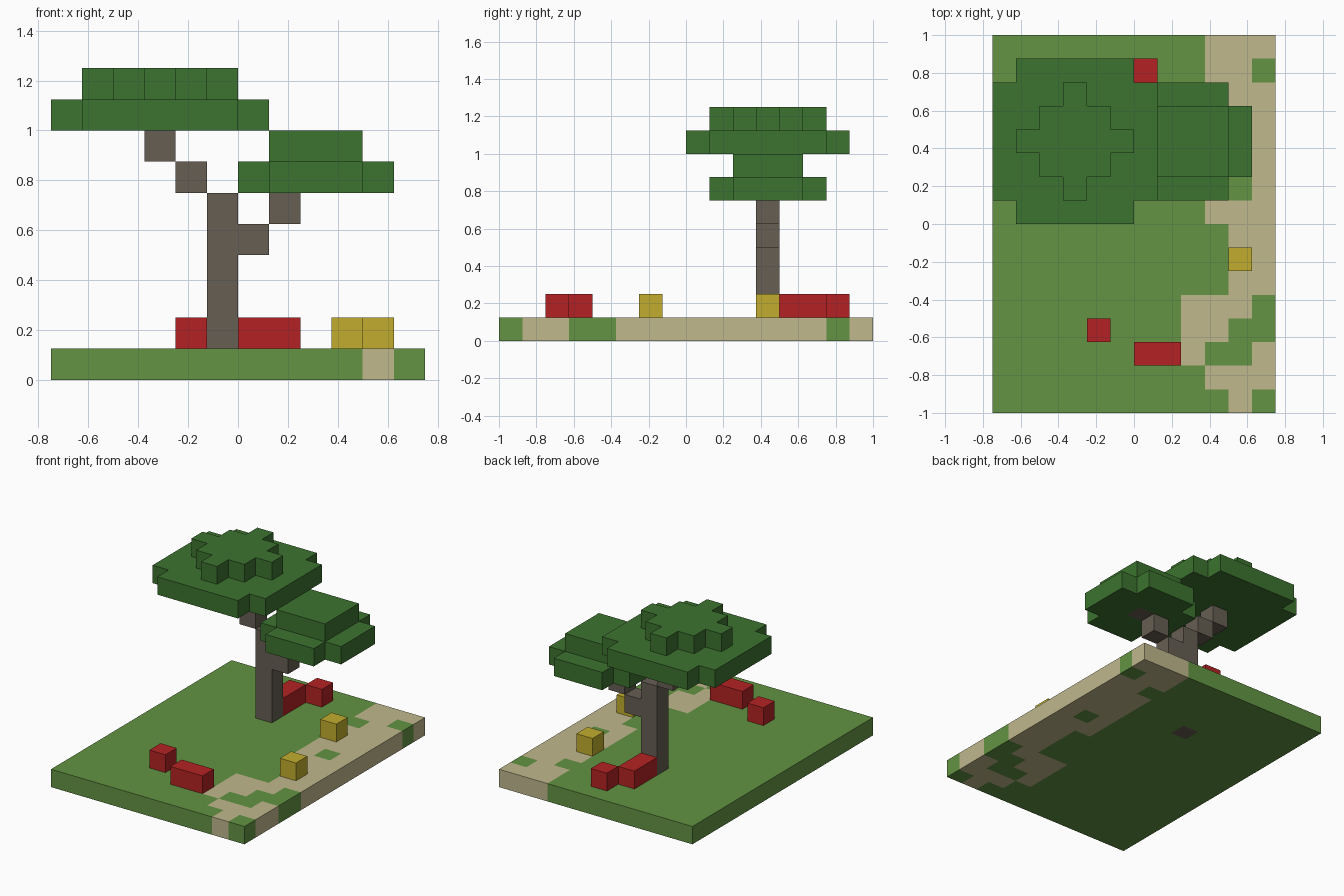
import bpy
import bmesh
from mathutils import Vector

if "Cube" in bpy.data.objects:
    bpy.data.objects.remove(bpy.data.objects["Cube"], do_unlink=True)

UNIT = 0.125
ORIGIN = Vector((-0.75, -1.0, 0.0))


def make_material(name, rgb):
    # display values are converted to linear
    linear = [((c / 255 + 0.055) / 1.055) ** 2.4 for c in rgb] + [1.0]
    mat = bpy.data.materials.new(name)
    mat.use_nodes = True
    mat.diffuse_color = linear
    mat.node_tree.nodes["Principled BSDF"].inputs["Base Color"].default_value = linear
    return mat


grass = make_material("grass green", (99, 148, 67))
sand = make_material("sand", (192, 184, 141))
leaf = make_material("leaf green", (60, 115, 47))
bark = make_material("bark brown", (102, 94, 83))
red = make_material("flower red", (180, 34, 35))
yellow = make_material("flower yellow", (194, 174, 46))


def block(i, j, k, w=1, d=1, h=1):
    """Set of unit cells filling a box."""
    return {(a, b, c) for a in range(i, i + w)
            for b in range(j, j + d) for c in range(k, k + h)}


def cut_corners(i, j, k, w, d):
    """One-cell-thick slab without its four corner cells."""
    corners = {(a, b, k) for a in (i, i + w - 1) for b in (j, j + d - 1)}
    return block(i, j, k, w, d) - corners


def diamond(i, j, k, radius):
    """Stepped diamond around a centre cell."""
    square = block(i - radius, j - radius, k, 2 * radius + 1, 2 * radius + 1)
    return {c for c in square if abs(c[0] - i) + abs(c[1] - j) <= radius}


# Tree: trunk with two stepped branches that run into the crowns
trunk = block(5, 11, 0, h=6)
left_branch = block(6, 11, 4) | block(7, 11, 5) | block(8, 11, 6)
right_branch = block(4, 11, 6) | block(3, 11, 7)
high_crown = cut_corners(0, 8, 8, 7, 7) | diamond(3, 11, 9, 2)
low_crown = (cut_corners(6, 9, 6, 5, 5) | block(7, 10, 7, 3, 3)) - left_branch

# Ground: first sandy column of each row, with patches of grass in the sand
shore = [10, 9, 8, 8, 8, 10, 10, 10, 9, 9, 9, 9, 9, 10, 9, 9]
patches = (block(11, 0, 0) | block(9, 2, 0, 2) | block(10, 3, 0, 2)
           | block(11, 4, 0) | block(10, 9, 0) | block(11, 14, 0))
ground = block(0, 0, 0, 12, 16) - trunk


def ground_colour(cell):
    return int(cell[0] >= shore[cell[1]] and cell not in patches)


parts = {
    "ground": (ground, [grass, sand]),
    "trunk": (trunk, [bark]),
    "left_branch": (left_branch, [bark]),
    "right_branch": (right_branch, [bark]),
    "high_crown": (high_crown, [leaf]),
    "low_crown": (low_crown, [leaf]),
    "red_flowers_by_trunk": (block(5, 12, 1, 1, 2) | block(6, 14, 1), [red]),
    "red_flower_small": (block(4, 3, 1), [red]),
    "red_flower_long": (block(6, 2, 1, 2), [red]),
    "yellow_flower_back": (block(9, 11, 1), [yellow]),
    "yellow_flower_front": (block(10, 6, 1), [yellow]),
}
filled = set().union(*(cells for cells, _ in parts.values()))


def build(name, cells, mats):
    """Skin the cells, leaving out faces hidden by neighbouring cells."""
    bm = bmesh.new()
    for cell in sorted(cells):
        centre = Vector(cell) + Vector((0.5, 0.5, 0.5))
        for axis in range(3):
            for sign in (-1, 1):
                n = Vector((0, 0, 0))
                n[axis] = sign
                if tuple(int(c + s) for c, s in zip(cell, n)) in filled:
                    continue
                u = Vector((0, 0, 0))
                u[(axis + 1) % 3] = 1
                v = n.cross(u)
                ring = [centre + (n + u * a + v * b) / 2
                        for a, b in ((-1, -1), (1, -1), (1, 1), (-1, 1))]
                face = bm.faces.new([bm.verts.new(ORIGIN + p * UNIT) for p in ring])
                if len(mats) > 1:
                    face.material_index = ground_colour(cell)
    bmesh.ops.remove_doubles(bm, verts=bm.verts[:], dist=0.001)
    mesh = bpy.data.meshes.new(name)
    bm.to_mesh(mesh)
    bm.free()
    for mat in mats:
        mesh.materials.append(mat)
    bpy.context.collection.objects.link(bpy.data.objects.new(name, mesh))


for part, (cells, mats) in parts.items():
    build(part, cells, mats)
